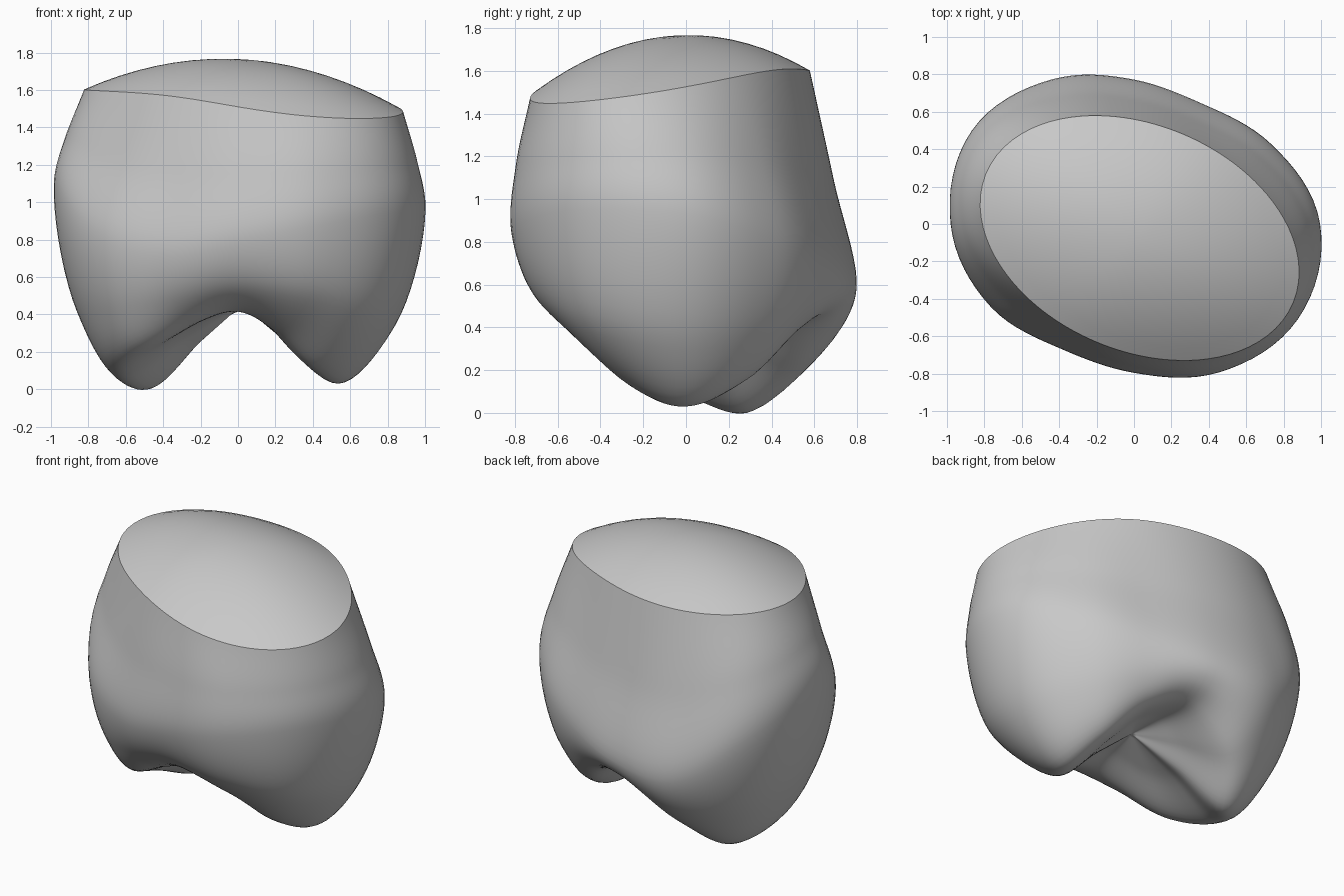
import bpy, bmesh, math
from mathutils import Vector

cube = bpy.data.objects.get("Cube")
if cube:
    bpy.data.objects.remove(cube)

SEGMENTS, STEPS = 96, 9

# Outline controls, one value per 30 degrees anticlockwise from +x
BELLY_R = [.995, .85, .74, .77, .89, 1.0, .98, .885, .77, .79, .91, 1.01]
BELLY_Z = [.93, .80, .68, .60, .60, .90, 1.10, .85, .74, .80, .88, .95]
RIDGE_R = [.54, .55, .55, .55, .60, .57, .63, .62, .50, .44, .44, .48]
RIDGE_Z = [.03, .15, .36, .42, .20, .00, .08, .21, .36, .42, .31, .12]
# How far the wall has swung out at the shoulder, and in at the flank
SHOULDER = [.62, .55, .50, .50, .54, .68, .62, .48, .55, .70, .78, .74]
FLANK = [.34, .34, .31, .31, .36, .36, .33, .34, .34, .32, .28, .29]


def around(table, angle):
    """Smooth periodic lookup of a control table."""
    n = len(table)
    f = angle / math.tau * n
    i = int(f)
    t = f - i
    a, b, c, d = (table[(i + k) % n] for k in (-1, 0, 1, 2))
    return 0.5 * (2 * b + (c - a) * t + (2 * a - 5 * b + 4 * c - d) * t * t
                  + (3 * b - a - 3 * c + d) * t ** 3)


def span(a, b, c, d):
    """Centripetal spline points from b towards c, free of overshoot."""
    p, q, r = (math.sqrt((v - u).length) for u, v in ((a, b), (b, c), (c, d)))
    m = ((b - a) / p - (c - a) / (p + q) + (c - b) / q) * q
    n = ((c - b) / q - (d - b) / (q + r) + (d - c) / r) * q
    for s in range(STEPS):
        t = s / STEPS
        blend = t * t * (3 - 2 * t)
        yield b.lerp(c, blend) + m * t * (1 - t) ** 2 - n * t * t * (1 - t)


def rim_point(angle, scale=1.0):
    """Slanted, slightly wavy elliptical rim, closed by a shallow dome."""
    u, v = math.cos(angle), math.sin(angle)
    r = scale / math.sqrt(1.49 * u * u + 1.08 * u * v + 2.53 * v * v)
    x, y = 0.03 + r * u, -0.075 + r * v
    wave = 0.03 * scale ** 2 * math.sin(2 * angle)
    dome = 0.205 * (1 - scale ** 2)
    return Vector((x, y, 1.563 - 0.053 * x + 0.08 * y + wave + dome))


def polar(angle, r, z):
    return Vector((r * math.cos(angle), r * math.sin(angle), z))


def wall_profile(angle):
    """Curve from the rim over the belly and cusp ridge to the central pit."""
    rim = rim_point(angle)
    belly = polar(angle, around(BELLY_R, angle), around(BELLY_Z, angle))
    ridge = polar(angle, around(RIDGE_R, angle), around(RIDGE_Z, angle))
    pit = Vector((0.02, 0, 0.45))
    shoulder = rim.lerp(belly, 0.5)
    shoulder.xy = rim.xy.lerp(belly.xy, around(SHOULDER, angle))
    flank = belly.lerp(ridge, 0.65)
    flank.xy = belly.xy.lerp(ridge.xy, around(FLANK, angle))
    slope = ridge.lerp(pit, 0.55)
    pts = [rim, shoulder, belly, flank, ridge, slope, pit]
    pts = [2 * rim - shoulder] + pts + [2 * pit - slope]
    curve = [p for i in range(len(pts) - 3) for p in span(*pts[i:i + 4])]
    return curve + [pit]


def dome_profile(angle):
    return [rim_point(angle, 1 - s / STEPS) for s in range(STEPS + 1)]


def loft(name, profile, material):
    """Sweep a profile around z; every profile ends at one shared pole."""
    bm = bmesh.new()
    columns = []
    for k in range(SEGMENTS):
        columns.append([bm.verts.new(p) for p in profile(math.tau * k / SEGMENTS)])
    for k in range(SEGMENTS):
        a, b = columns[k], columns[(k + 1) % SEGMENTS]
        for i in range(len(a) - 1):
            bm.faces.new((a[i], b[i], b[i + 1], a[i + 1]))
    bmesh.ops.remove_doubles(bm, verts=bm.verts, dist=0.0005)
    # Orient the open shells away from the middle of the crown
    bmesh.ops.recalc_face_normals(bm, faces=bm.faces)
    middle = Vector((0, 0, 1))
    if sum(f.normal.dot(f.calc_center_median() - middle) for f in bm.faces) < 0:
        bmesh.ops.reverse_faces(bm, faces=bm.faces)
    for f in bm.faces:
        f.smooth = True
    mesh = bpy.data.meshes.new(name)
    bm.to_mesh(mesh)
    bm.free()
    mesh.materials.append(material)
    ob = bpy.data.objects.new(name, mesh)
    bpy.context.collection.objects.link(ob)


grey = bpy.data.materials.new("plain grey")
grey.use_nodes = True
colour = (0.58, 0.58, 0.58, 1)
grey.diffuse_color = colour
grey.node_tree.nodes["Principled BSDF"].inputs["Base Color"].default_value = colour

loft("crown_shell", wall_profile, grey)
loft("crown_cap", dome_profile, grey)
